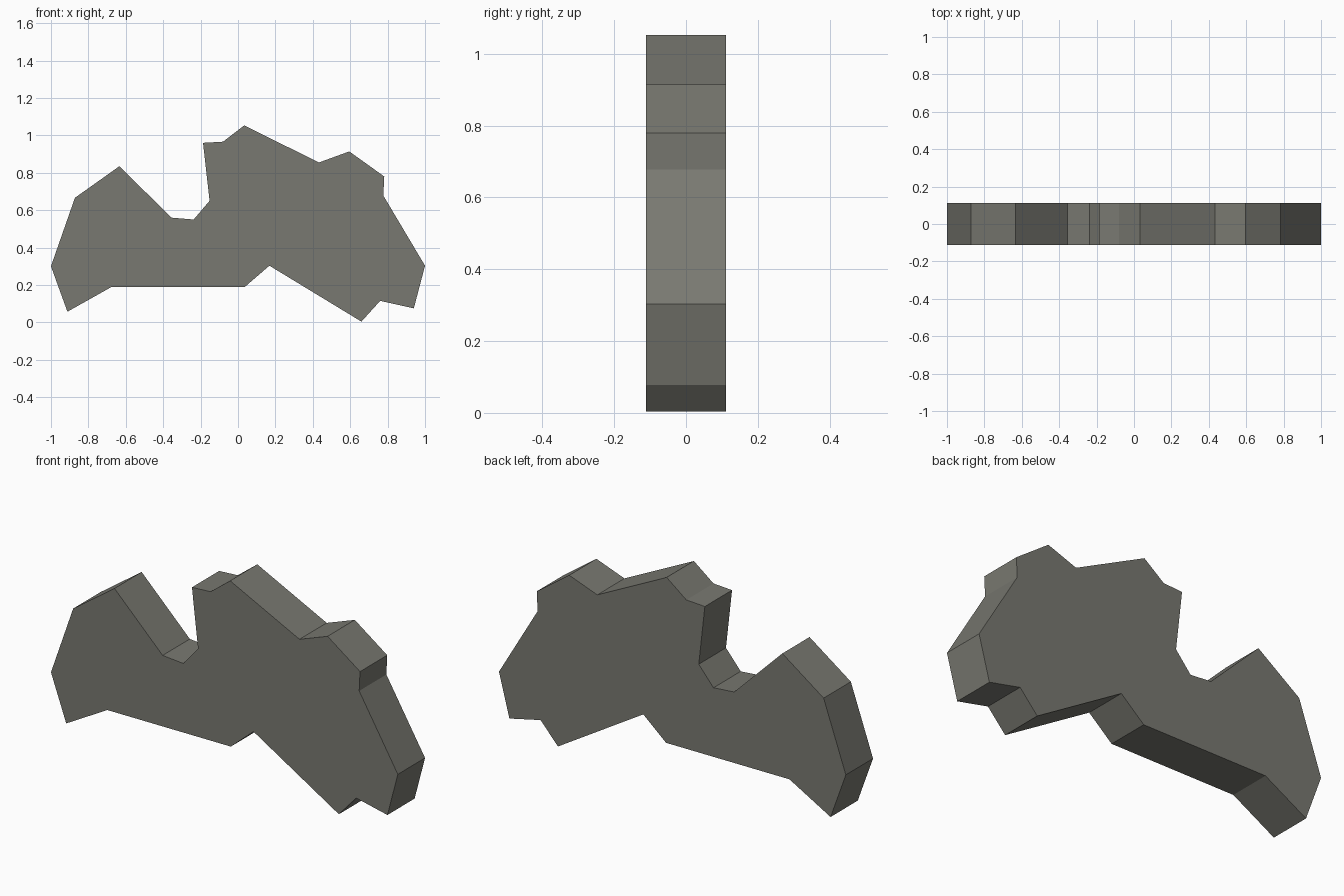
import bpy
import bmesh
from mathutils import Vector

cube = bpy.data.objects.get("Cube")
if cube:
    bpy.data.objects.remove(cube, do_unlink=True)

# Single flat stone grey
stone = bpy.data.materials.new("stone_grey")
stone.use_nodes = True
colour = (0.19, 0.19, 0.165, 1)
stone.diffuse_color = colour
bsdf = stone.node_tree.nodes["Principled BSDF"]
bsdf.inputs["Base Color"].default_value = colour
bsdf.inputs["Roughness"].default_value = 0.9


def extruded_slab(name, outline, depth, material):
    """Extrude an x-z outline along y, centred on y = 0."""
    bm = bmesh.new()
    face = bm.faces.new([bm.verts.new((x, -depth / 2, z)) for x, z in outline])
    result = bmesh.ops.extrude_face_region(bm, geom=[face], use_keep_orig=True)
    moved = [g for g in result["geom"] if isinstance(g, bmesh.types.BMVert)]
    bmesh.ops.translate(bm, verts=moved, vec=Vector((0, depth, 0)))
    bmesh.ops.recalc_face_normals(bm, faces=bm.faces)
    mesh = bpy.data.meshes.new(name)
    bm.to_mesh(mesh)
    bm.free()
    mesh.materials.append(material)
    obj = bpy.data.objects.new(name, mesh)
    bpy.context.collection.objects.link(obj)
    return obj


# Underside with its arch, from the right end to the left end
underside = [(-1, 0.3), (-0.912, 0.057), (-0.675, 0.19), (0.037, 0.19),
             (0.168, 0.303), (0.66, 0.004), (0.76, 0.115), (0.94, 0.075)]
# Left shoulder and high crest
crest = [(1, 0.303), (0.777, 0.678), (0.782, 0.78), (0.595, 0.914),
         (0.433, 0.855), (0.033, 1.053), (-0.08, 0.966), (-0.187, 0.96)]
# Notch and lower right hump
notch_and_hump = [(-0.152, 0.65), (-0.237, 0.55), (-0.356, 0.56),
                  (-0.634, 0.835), (-0.872, 0.666)]

extruded_slab("rock_slab", underside + crest + notch_and_hump, 0.224, stone)
